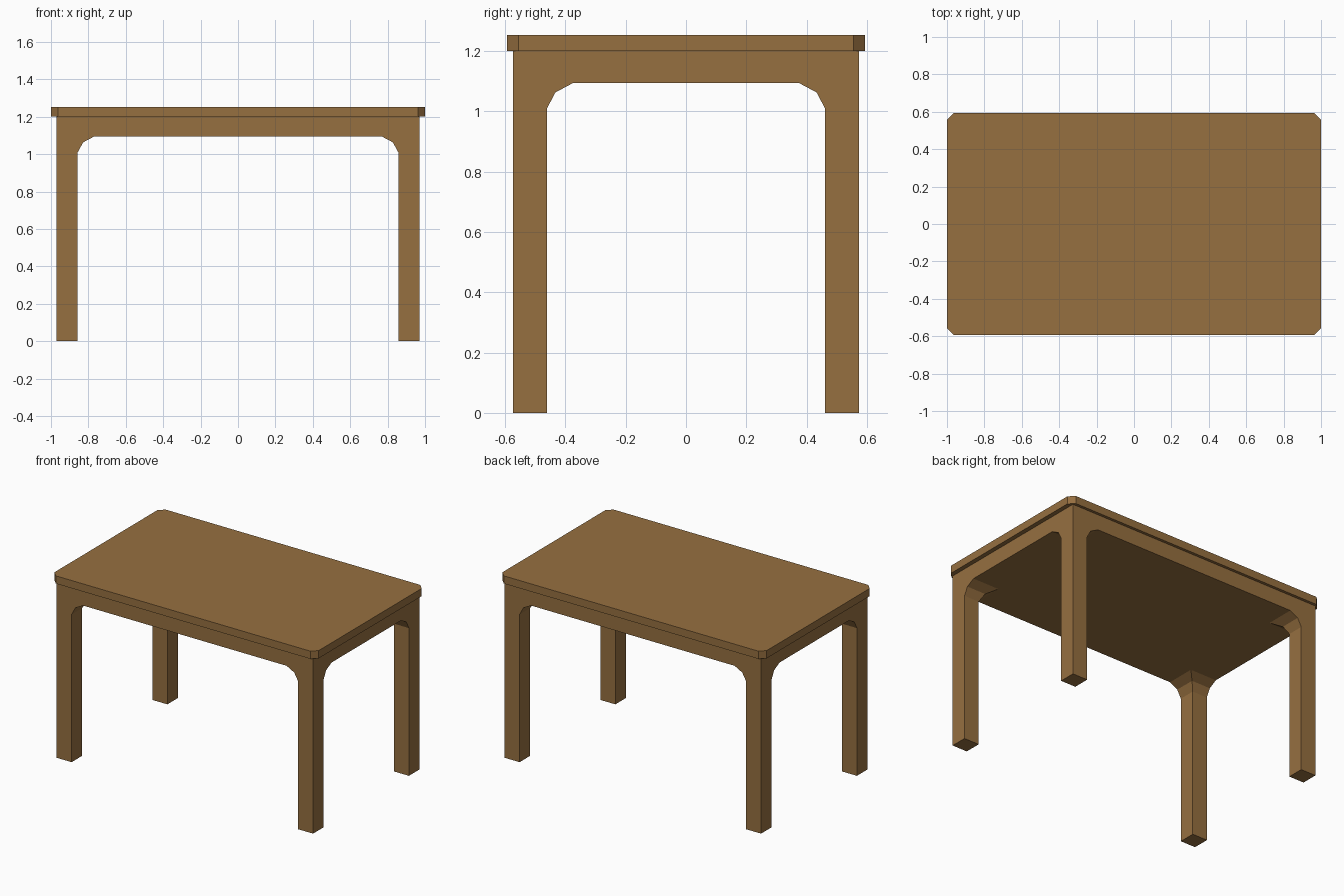
import bpy
import bmesh
from math import copysign
from mathutils import Matrix, Vector

cube = bpy.data.objects.get("Cube")
if cube:
    bpy.data.objects.remove(cube, do_unlink=True)

wood = bpy.data.materials.new("warm_brown_wood")
wood.use_nodes = True
wood.diffuse_color = (0.305, 0.16, 0.051, 1)
wood.node_tree.nodes["Principled BSDF"].inputs["Base Color"].default_value = wood.diffuse_color


def box(half_x, half_y, low, high):
    """Return a bmesh box centred on the z axis."""
    bm = bmesh.new()
    size = Matrix.Diagonal((2 * half_x, 2 * half_y, high - low, 1))
    place = Matrix.Translation((0, 0, (low + high) / 2))
    bmesh.ops.create_cube(bm, size=1, matrix=place @ size)
    return bm


def finish(bm, name):
    bmesh.ops.recalc_face_normals(bm, faces=bm.faces)
    mesh = bpy.data.meshes.new(name)
    bm.to_mesh(mesh)
    bm.free()
    mesh.materials.append(wood)
    obj = bpy.data.objects.new(name, mesh)
    bpy.context.collection.objects.link(obj)


# Tabletop: slab with cut corners
top = box(1, 0.593, 1.2, 1.253)
uprights = [e for e in top.edges if abs(e.verts[0].co.z - e.verts[1].co.z) > 0.01]
bmesh.ops.bevel(top, geom=uprights, offset=0.037, segments=1, affect='EDGES')
finish(top, "tabletop")

# Apron and legs: one block, its underside split into leg corners
HALF_X, HALF_Y, APRON_LOW = 0.97, 0.574, 1.094
FLARE_X, FLARE_Y = 0.77, 0.375
frame = box(HALF_X, HALF_Y, APRON_LOW, 1.2)
for axis, inner in ((Vector((1, 0, 0)), FLARE_X), (Vector((0, 1, 0)), FLARE_Y)):
    for side in (-1, 1):
        parts = frame.verts[:] + frame.edges[:] + frame.faces[:]
        bmesh.ops.bisect_plane(frame, geom=parts, plane_co=axis * inner * side, plane_no=axis)

legs = []
for f in frame.faces:
    c = f.calc_center_median()
    if c.z < APRON_LOW + 0.01 and abs(c.x) > FLARE_X and abs(c.y) > FLARE_Y:
        legs.append(f)

# Each step lowers the leg ends and narrows their inner sides
for z, inner_x, inner_y in ((1.063, 0.828, 0.433), (1.01, 0.857, 0.461), (0, 0.857, 0.461)):
    legs = bmesh.ops.extrude_discrete_faces(frame, faces=legs)["faces"]
    for v in {v for f in legs for v in f.verts}:
        v.co.z = z
        if abs(v.co.x) < HALF_X - 0.01:
            v.co.x = copysign(inner_x, v.co.x)
        if abs(v.co.y) < HALF_Y - 0.01:
            v.co.y = copysign(inner_y, v.co.y)
finish(frame, "apron_and_legs")
